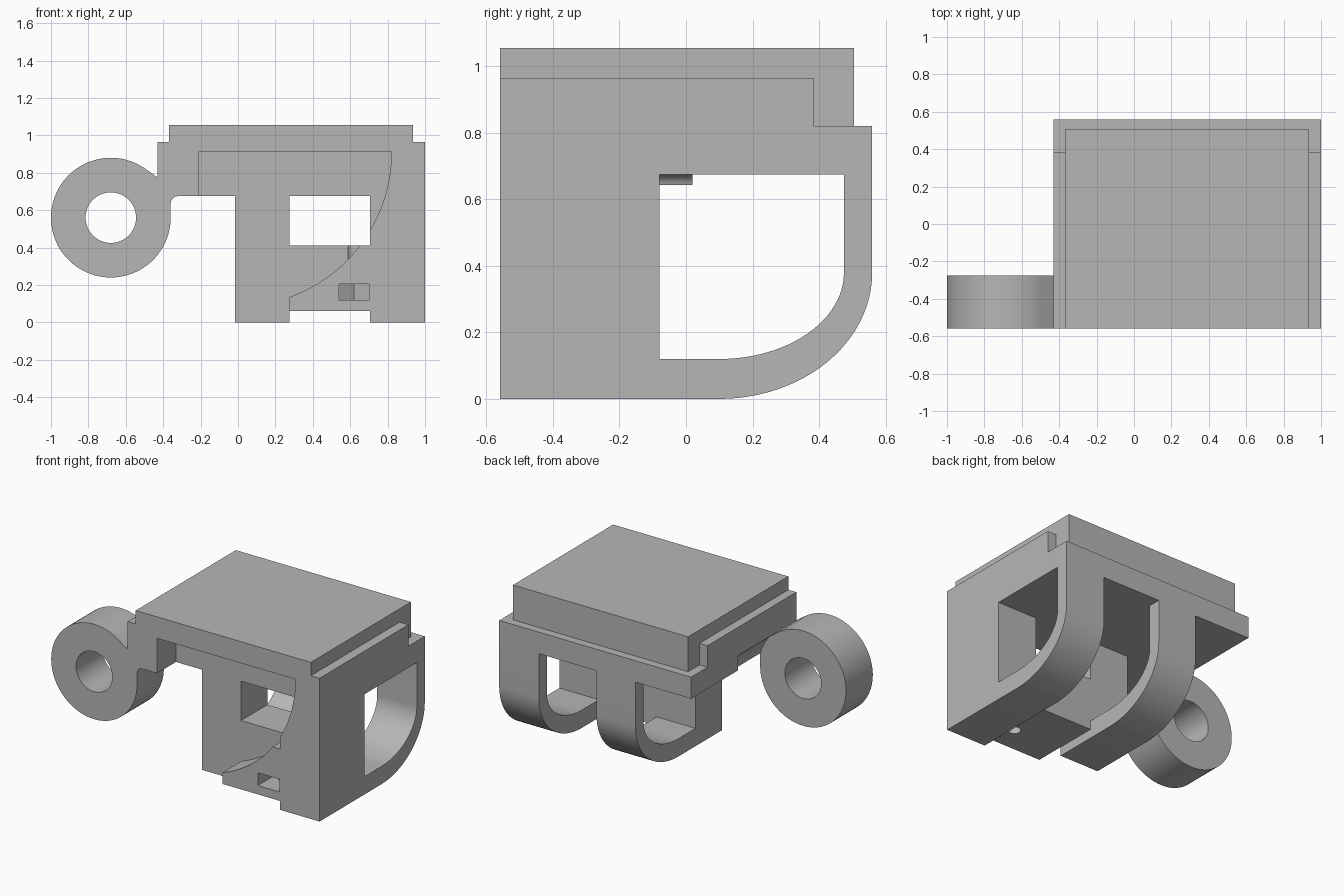
import bpy
import bmesh
from math import cos, sin, radians

if "Cube" in bpy.data.objects:
    bpy.data.objects.remove(bpy.data.objects["Cube"], do_unlink=True)

GREY = (0.47, 0.47, 0.47, 1)
grey = bpy.data.materials.new("plain grey")
grey.use_nodes = True
grey.diffuse_color = GREY
grey.node_tree.nodes["Principled BSDF"].inputs["Base Color"].default_value = GREY


def arc(cx, cy, rx, ry, start, end, steps=24):
    """Points on an elliptical arc, angles in degrees."""
    angles = [radians(start + (end - start) * i / steps) for i in range(steps + 1)]
    return [(cx + rx * cos(a), cy + ry * sin(a)) for a in angles]


def circle(cx, cy, r, steps=64):
    return arc(cx, cy, r, r, 0, 360, steps)[:-1]


def prism(name, outline, axis, low, high):
    """Extrude a flat outline along one axis."""
    place = {"x": lambda p, d: (d, p[0], p[1]),
             "y": lambda p, d: (p[0], d, p[1]),
             "z": lambda p, d: (p[0], p[1], d)}[axis]
    bm = bmesh.new()
    face = bm.faces.new([bm.verts.new(place(p, low)) for p in outline])
    grown = bmesh.ops.extrude_face_region(bm, geom=[face], use_keep_orig=True)
    for v in grown["geom"]:
        if isinstance(v, bmesh.types.BMVert):
            v.co["xyz".index(axis)] = high
    bmesh.ops.recalc_face_normals(bm, faces=bm.faces)
    mesh = bpy.data.meshes.new(name)
    bm.to_mesh(mesh)
    bm.free()
    mesh.materials.append(grey)
    obj = bpy.data.objects.new(name, mesh)
    bpy.context.collection.objects.link(obj)
    return obj


def cut(obj, *cutters):
    bpy.context.view_layer.objects.active = obj
    for cutter in cutters:
        mod = obj.modifiers.new("cut", "BOOLEAN")
        mod.operation = "DIFFERENCE"
        mod.solver = "EXACT"
        mod.object = cutter
        bpy.ops.object.modifier_apply(modifier=mod.name)


FRONT, BACK = -0.56, 0.56
UNDER = 0.675            # underside of the deck
RING = (-0.68, 0.56)     # hinge axis in x and z
LUG_BACK = -0.275

# Deck with stepped rear ledge, and the raised plate on it
deck = prism("deck", [(FRONT, UNDER), (BACK, UNDER), (BACK, 0.82), (0.385, 0.82),
                      (0.385, 0.965), (FRONT, 0.965)], "x", -0.43, 1)
plate = prism("top_plate", [(FRONT, 0.965), (0.385, 0.965), (0.385, 0.82), (0.505, 0.82),
                            (0.505, 1.055), (FRONT, 1.055)], "x", -0.37, 0.935)


# Legs curling round to the back as open hooks
def leg(name, left, right, front):
    outline = [(front, UNDER), (front, 0)]
    outline += arc(0.1, 0.38, 0.46, 0.38, -90, 0)
    outline += [(BACK, UNDER), (0.475, UNDER)]
    outline += arc(0.1, 0.38, 0.375, 0.26, 0, -90)
    outline += [(-0.08, 0.12), (-0.08, UNDER)]
    return prism(name, outline, "x", left, right)


inner_leg = leg("inner_leg", -0.015, 0.275, -0.36)
outer_leg = leg("outer_leg", 0.705, 1, FRONT)

# Block bridging the legs below the front window
bridge = prism("bridge_block", [(0.275, 0.06), (0.705, 0.06), (0.705, 0.41), (0.275, 0.41)],
               "y", FRONT, -0.08)

# Hinge ring with its arm, and the fillet that runs on under the deck
fillet = arc(-0.32, 0.635, 0.04, 0.04, 180, 90, 8)
ring = prism("hinge_ring", arc(*RING, 0.32, 0.32, 55, 360, 64) + fillet
             + [(-0.43, UNDER), (-0.43, 0.775)], "y", FRONT, LUG_BACK)
strip = prism("fillet_strip", fillet[1:] + [(-0.371, UNDER)], "y", LUG_BACK, 0.02)

# Cutters
recess = prism("recess_cutter", [(-0.21, 0.91)] + arc(-0.0035, 0.91, 0.8235, 0.8235, 0, -70.2, 40)
               + [(0.275, -0.1), (-0.21, -0.1)], "y", -0.7, -0.36)
bore = prism("bore_cutter", circle(*RING, 0.135), "y", -0.7, 0)
clearance = prism("clearance_cutter", circle(*RING, 0.33), "y", LUG_BACK, 0.06)
screw = prism("screw_cutter", circle(0.62, -0.385, 0.04, 32), "z", -0.1, 0.6)
nut = prism("nut_cutter", [(0.54, -0.7), (0.54, -0.38), (0.62, -0.33), (0.7, -0.38),
                           (0.7, -0.7)], "z", 0.12, 0.205)

cut(deck, recess, clearance)
cut(outer_leg, recess)
cut(bridge, recess, screw, nut)
cut(ring, bore)

for cutter in (recess, bore, clearance, screw, nut):
    bpy.data.objects.remove(cutter, do_unlink=True)

# Smooth the curved faces, keep the corners crisp
bpy.ops.object.select_all(action="DESELECT")
for obj in (deck, plate, inner_leg, outer_leg, bridge, ring, strip):
    obj.select_set(True)
bpy.context.view_layer.objects.active = deck
bpy.ops.object.shade_smooth_by_angle(angle=radians(25))
